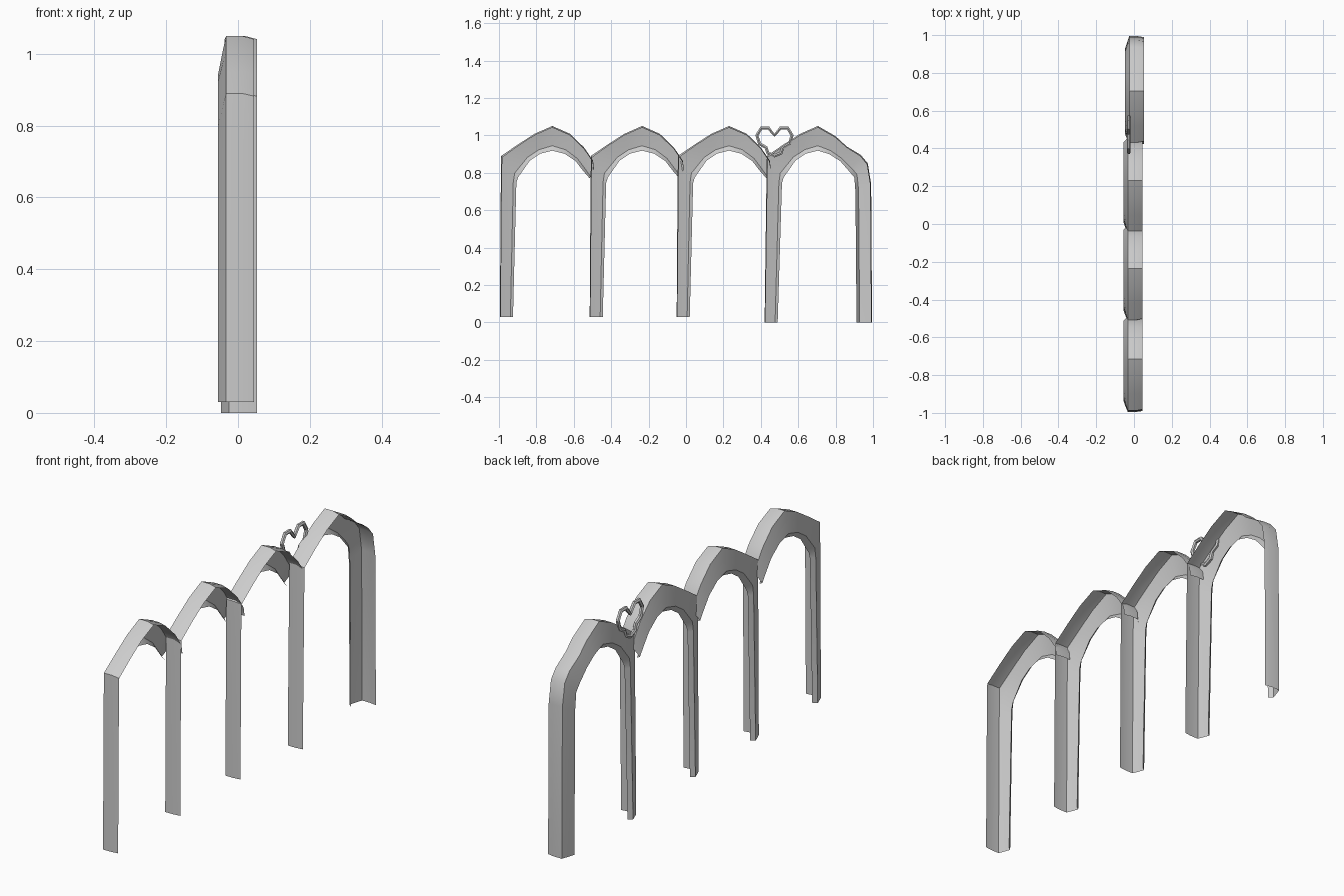
import bpy, bmesh, math

if "Cube" in bpy.data.objects:
    bpy.data.objects.remove(bpy.data.objects["Cube"])

# Open gutter-like section: (share of the way from outer to inner edge, x)
SECTION = [(0.07, 0.045), (0.0, 0.01), (0.0, -0.033), (0.3, -0.042),
           (0.8, -0.055), (1.0, -0.035)]

# Stations along an arch: outer y, z then inner y, z
RISE = [(-0.995, 0.03, -0.925, 0.03), (-0.99, 0.76, -0.907, 0.745),
        (-0.988, 0.89, -0.898, 0.775), (-0.9, 0.95, -0.835, 0.865),
        (-0.81, 1.008, -0.78, 0.902), (-0.715, 1.05, -0.715, 0.918)]
SHORT_END = [(-0.62, 1.008, -0.65, 0.902), (-0.545, 0.935, -0.59, 0.862),
             (-0.497, 0.865, -0.55, 0.81), (-0.492, 0.82, -0.515, 0.77)]
LONG_END = [(0.80, 0.995, 0.765, 0.9), (0.86, 0.94, 0.825, 0.862),
            (0.935, 0.895, 0.875, 0.805), (0.972, 0.85, 0.9, 0.775),
            (0.99, 0.74, 0.906, 0.7), (0.995, 0.0, 0.912, 0.0)]


def sweep(name, stations, dx=0.0):
    bm = bmesh.new()
    rows = []
    for oy, oz, iy, iz in stations:
        rows.append([bm.verts.new((x + dx, oy + (iy - oy) * t, oz + (iz - oz) * t))
                     for t, x in SECTION])
    for a, b in zip(rows, rows[1:]):
        for i in range(len(SECTION) - 1):
            bm.faces.new((a[i], b[i], b[i + 1], a[i + 1]))
    bmesh.ops.recalc_face_normals(bm, faces=bm.faces)
    me = bpy.data.meshes.new(name)
    bm.to_mesh(me)
    bm.free()
    ob = bpy.data.objects.new(name, me)
    bpy.context.collection.objects.link(ob)
    bpy.ops.object.select_all(action='DESELECT')
    bpy.context.view_layer.objects.active = ob
    ob.select_set(True)
    bpy.ops.object.shade_smooth_by_angle(angle=math.radians(40))
    return ob


# Three arches with one leg, each resting on the next arch
for n, dy in enumerate((0.0, 0.48, 0.945)):
    sweep(f"arch_{n + 1}", [(a + dy, b, c + dy, d) for a, b, c, d in RISE + SHORT_END])

# Last arch with both legs, reaching the ground
last = [(a + 1.42, b, c + 1.42, d) for a, b, c, d in RISE]
last[0] = (0.42, 0.0, 0.49, 0.0)
sweep("arch_4", last + LONG_END, 0.008)

# Heart ornament: a closed bent rod
half = [(0.033, 1.04), (0.07, 1.04), (0.094, 1.0), (0.08, 0.955),
        (0.045, 0.935), (0.035, 0.905)]
pts = [(0, 1.0)] + half + [(0, 0.89)] + [(-y, z) for y, z in reversed(half)]
cu = bpy.data.curves.new("heart_ornament", 'CURVE')
cu.dimensions = '3D'
cu.bevel_depth = 0.01
cu.bevel_resolution = 1
sp = cu.splines.new('POLY')
sp.points.add(len(pts) - 1)
for p, (y, z) in zip(sp.points, pts):
    p.co = (-0.028, 0.473 + y, z, 1)
sp.use_cyclic_u = True
sp.use_smooth = False
bpy.context.collection.objects.link(bpy.data.objects.new("heart_ornament", cu))
